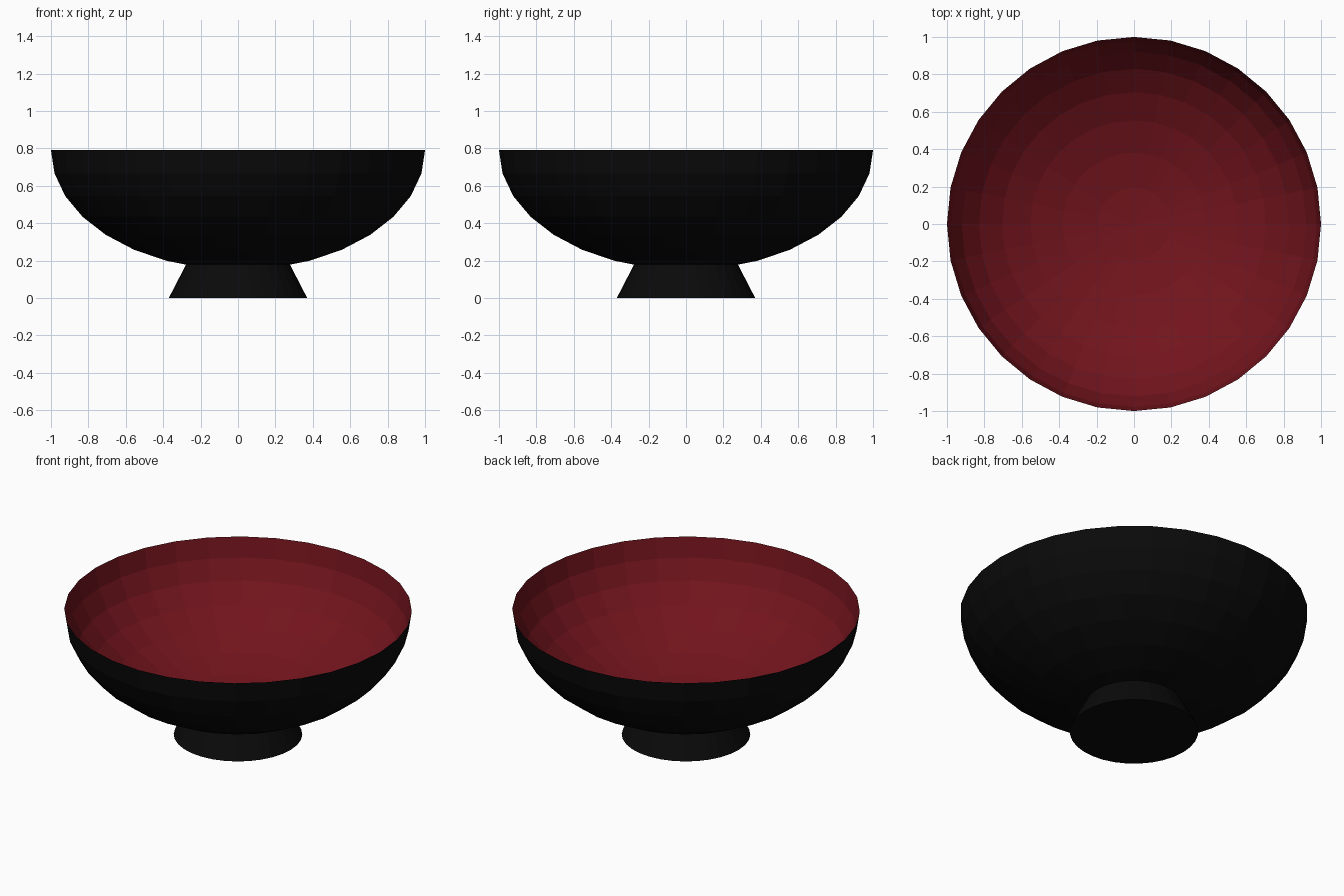
import bpy, bmesh, math

if "Cube" in bpy.data.objects:
    bpy.data.objects.remove(bpy.data.objects["Cube"])

SIDES = 32
RIM_Z = 0.79


def material(name, rgb):
    m = bpy.data.materials.new(name)
    m.diffuse_color = (*rgb, 1.0)
    m.use_nodes = True
    m.node_tree.nodes["Principled BSDF"].inputs["Base Color"].default_value = m.diffuse_color
    return m


def lathe(name, profile, mat, cap_bottom=False, inward=False):
    """Spin (radius, z) points listed top to bottom; radius 0 makes a pole."""
    bm = bmesh.new()
    rings = []
    for r, z in profile:
        count = SIDES if r > 0 else 1
        rings.append([bm.verts.new((r * math.cos(2 * math.pi * i / SIDES),
                                    r * math.sin(2 * math.pi * i / SIDES), z))
                      for i in range(count)])
    for top, low in zip(rings, rings[1:]):
        for i in range(SIDES):
            j = (i + 1) % SIDES
            if len(low) == 1:
                face = (top[j], top[i], low[0])
            else:
                face = (top[j], top[i], low[i], low[j])
            bm.faces.new(face[::-1] if inward else face)
    if cap_bottom:
        bm.faces.new(rings[-1][::-1])
    mesh = bpy.data.meshes.new(name)
    bm.to_mesh(mesh)
    bm.free()
    mesh.materials.append(mat)
    obj = bpy.data.objects.new(name, mesh)
    bpy.context.collection.objects.link(obj)
    return obj


def half_ellipse(radius, depth, steps=8):
    pts = [(radius * math.cos(math.pi / 2 * k / steps),
            RIM_Z - depth * math.sin(math.pi / 2 * k / steps))
           for k in range(steps)]
    return pts + [(0.0, RIM_Z - depth)]


black = material("black_lacquer", (0.003, 0.003, 0.003))
red = material("red_lacquer", (0.17, 0.007, 0.012))

# Bowl shell: black outside, red lining just inside it, meeting at the rim
lathe("bowl_outside", half_ellipse(1.0, 0.64), black)
lining = half_ellipse(0.997, 0.636)
lining[0] = (1.0, RIM_Z)
lathe("bowl_lining", lining, red, inward=True)

# Flared foot, closed underneath
lathe("foot", [(0.278, 0.178), (0.37, 0.0)], black, cap_bottom=True)
